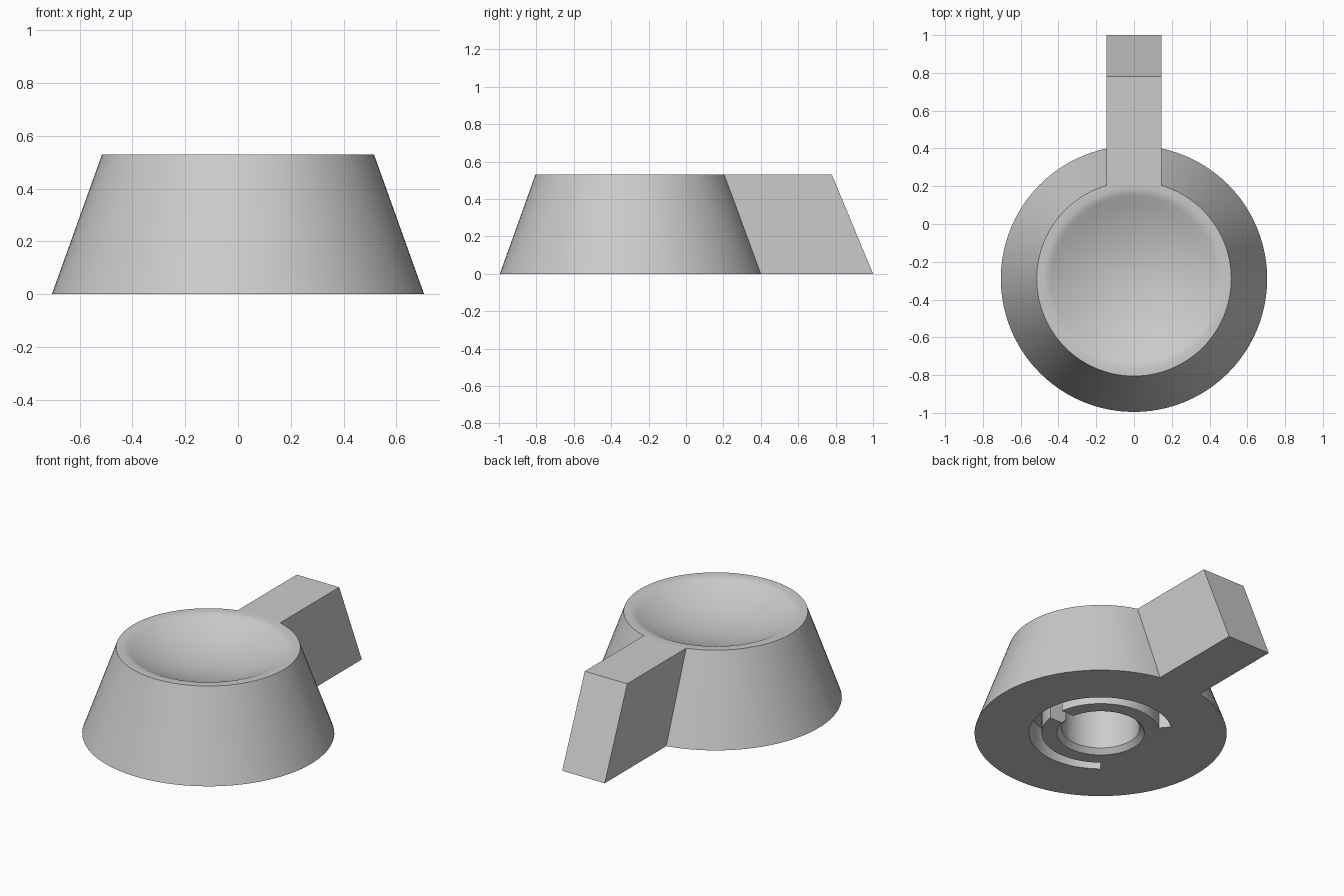
import bpy, bmesh, math
from mathutils import Matrix, Vector

cube = bpy.data.objects.get("Cube")
if cube:
    bpy.data.objects.remove(cube)

CY = -0.29      # centre of the round body
H = 0.53        # overall height
SLOT_TOP = 0.16 # depth of the clip groove underneath

grey = bpy.data.materials.new("plain_grey")
grey.use_nodes = True
colour = (0.6, 0.6, 0.6, 1)
grey.diffuse_color = colour
grey.node_tree.nodes["Principled BSDF"].inputs["Base Color"].default_value = colour


def make_object(name, bm):
    bmesh.ops.recalc_face_normals(bm, faces=bm.faces)
    mesh = bpy.data.meshes.new(name)
    bm.to_mesh(mesh)
    bm.free()
    mesh.materials.append(grey)
    obj = bpy.data.objects.new(name, mesh)
    bpy.context.collection.objects.link(obj)
    return obj


def lathe(name, profile, steps=96):
    bm = bmesh.new()
    verts = [bm.verts.new((r, 0, z)) for r, z in profile]
    edges = [bm.edges.new(pair) for pair in zip(verts, verts[1:])]
    bmesh.ops.spin(bm, geom=verts + edges, cent=(0, 0, 0), axis=(0, 0, 1),
                   angle=math.tau, steps=steps, use_duplicate=False)
    bmesh.ops.remove_doubles(bm, verts=bm.verts, dist=0.0005)
    bmesh.ops.translate(bm, verts=bm.verts, vec=(0, CY, 0))
    return make_object(name, bm)


def extrude(name, points, direction):
    bm = bmesh.new()
    face = bm.faces.new([bm.verts.new(p) for p in points])
    top = bmesh.ops.extrude_face_region(bm, geom=[face], use_keep_orig=True)
    moved = [v for v in top["geom"] if isinstance(v, bmesh.types.BMVert)]
    bmesh.ops.translate(bm, verts=moved, vec=direction)
    return make_object(name, bm)


def select_only(obj):
    bpy.ops.object.select_all(action='DESELECT')
    obj.select_set(True)
    bpy.context.view_layer.objects.active = obj


def cut(target, cutter):
    cutter.hide_render = True
    mod = target.modifiers.new("cut", 'BOOLEAN')
    mod.operation = 'DIFFERENCE'
    mod.solver = 'EXACT'
    mod.object = cutter
    select_only(target)
    bpy.ops.object.modifier_apply(modifier=mod.name)
    bpy.data.objects.remove(cutter)


# Tapered body with a chamfered blind bore below and a soft dish on top
bore = [(0, 0.32), (0.218, 0.32), (0.218, 0.03), (0.245, 0)]
sides = [(0.705, 0), (0.515, H), (0.475, H)]
dish = [(0.455, H - 0.004), (0.435, H - 0.013)]
for i in range(1, 13):
    r = 0.435 * (1 - i / 12)
    dish.append((r, H - 0.013 - 0.105 * (1 - (r / 0.435) ** 2)))
body = lathe("knob_body", bore + sides + dish)

# C-shaped clip groove, open for the solid part at -x
arc = [math.radians(a) for a in range(-130, 131, 4)]
ring = [(0.40, a) for a in arc] + [(0.33, a) for a in reversed(arc)]
groove = extrude("groove_cutter",
                 [(r * math.cos(a), CY + r * math.sin(a), -0.1) for r, a in ring],
                 Vector((0, 0, 0.1 + SLOT_TOP)))
cut(body, groove)

# Key slot linking the bore with the groove
slot = extrude("slot_cutter",
               [(x, CY + y, -0.1) for x, y in
                ((0.19, -0.05), (0.36, -0.05), (0.36, 0.05), (0.19, 0.05))],
               Vector((0, 0, 0.1 + SLOT_TOP - 0.01)))
cut(body, slot)

select_only(body)
bpy.ops.object.shade_smooth_by_angle(angle=math.radians(25))

# Pointer bar with a sloping end, rooted in the body
W = 0.145
extrude("pointer_bar",
        [(-W, y, z) for y, z in ((0.19, 0), (1, 0), (0.78, H), (0.19, H))],
        Vector((2 * W, 0, 0)))
